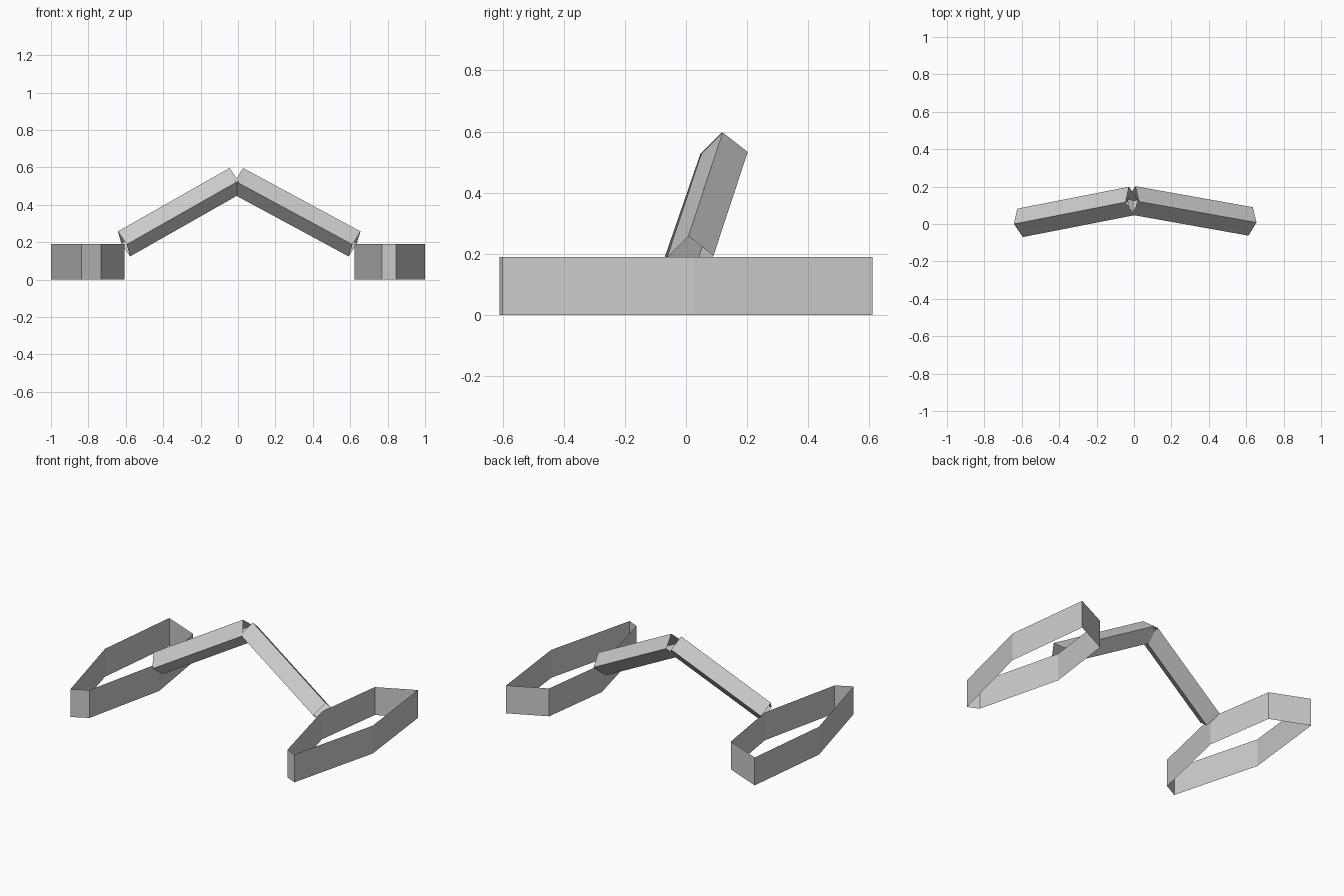
import bpy
import bmesh
from mathutils import Vector

if "Cube" in bpy.data.objects:
    bpy.data.objects.remove(bpy.data.objects["Cube"])

grey = bpy.data.materials.new("light_grey")
grey.diffuse_color = (0.6, 0.6, 0.6, 1)
grey.use_nodes = True
grey.node_tree.nodes["Principled BSDF"].inputs["Base Color"].default_value = grey.diffuse_color


def open_tube(name, start_ring, end_ring):
    """Thin-walled tube with open ends joining two matching rings."""
    bm = bmesh.new()
    a = [bm.verts.new(p) for p in start_ring]
    b = [bm.verts.new(p) for p in end_ring]
    n = len(a)
    for i in range(n):
        j = (i + 1) % n
        bm.faces.new((a[i], a[j], b[j], b[i]))
    # Turn every wall outward
    centre = sum((v.co for v in bm.verts), Vector()) / len(bm.verts)
    bm.normal_update()
    for f in bm.faces:
        if f.normal.dot(f.calc_center_median() - centre) < 0:
            f.normal_flip()
    mesh = bpy.data.meshes.new(name)
    bm.to_mesh(mesh)
    bm.free()
    mesh.materials.append(grey)
    obj = bpy.data.objects.new(name, mesh)
    bpy.context.collection.objects.link(obj)
    return obj


# Six-sided upright side bands, open at top and bottom
HEIGHT = 0.19
bands = {
    "right_band": [(0.77, -0.565), (0.845, -0.60), (1.0, 0.025),
                   (0.93, 0.61), (0.687, 0.493), (0.624, 0.015)],
    "left_band": [(-0.837, -0.61), (-0.733, -0.555), (-0.606, 0.015),
                  (-0.678, 0.485), (-0.933, 0.592), (-1.0, -0.005)],
}
for name, plan in bands.items():
    open_tube(name, [(x, y, 0) for x, y in plan],
              [(x, y, HEIGHT) for x, y in plan])


# Sloping square arms meeting in the middle: ridge line plus two section sides
arms = {
    "right_arm": ((0.027, 0.12, 0.597), (0.655, 0.008, 0.258),
                  (-0.043, -0.07, -0.07), (-0.02, 0.082, -0.064)),
    "left_arm": ((-0.045, 0.117, 0.597), (-0.642, 0.0, 0.258),
                 (0.047, -0.07, -0.07), (0.018, 0.082, -0.064)),
}
for name, data in arms.items():
    top, foot, front, back = map(Vector, data)
    rings = [[p, p + front, p + front + back, p + back] for p in (top, foot)]
    open_tube(name, *rings)
